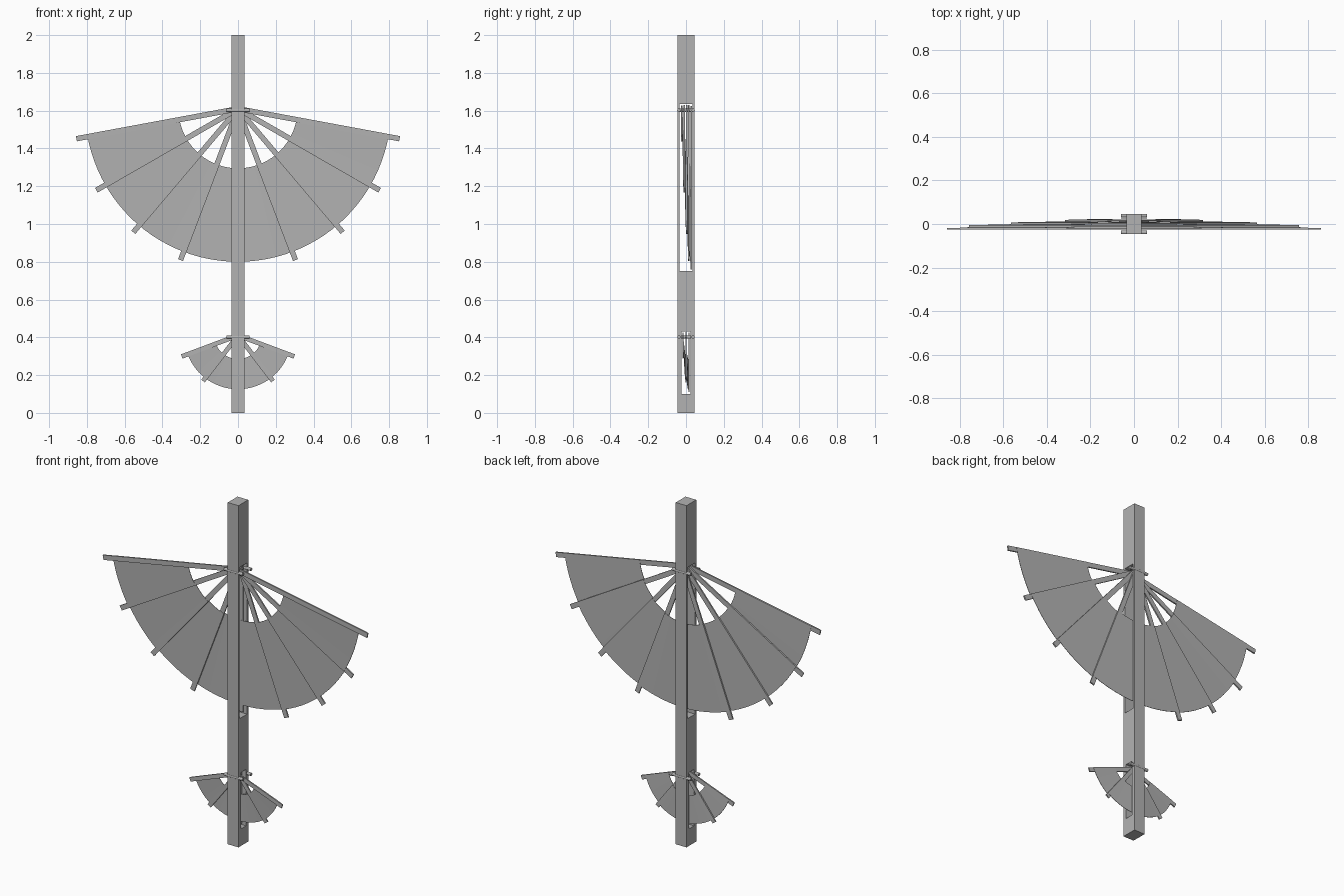
import bpy, bmesh
from math import radians, sin, cos, asin
from mathutils import Matrix, Vector

cube = bpy.data.objects.get("Cube")
if cube:
    bpy.data.objects.remove(cube, do_unlink=True)

grey = bpy.data.materials.new("plain grey")
grey.use_nodes = True
GREY = (0.45, 0.45, 0.45, 1)
grey.diffuse_color = GREY
grey.node_tree.nodes["Principled BSDF"].inputs["Base Color"].default_value = GREY


def finish(name, bm):
    bmesh.ops.recalc_face_normals(bm, faces=bm.faces)
    mesh = bpy.data.meshes.new(name)
    bm.to_mesh(mesh)
    bm.free()
    mesh.materials.append(grey)
    obj = bpy.data.objects.new(name, mesh)
    bpy.context.collection.objects.link(obj)
    return obj


def box(name, size, matrix):
    bm = bmesh.new()
    bmesh.ops.create_cube(bm, size=1)
    bmesh.ops.transform(bm, matrix=matrix @ Matrix.Diagonal((*size, 1)), verts=bm.verts)
    return finish(name, bm)


def pin(name, length, axis, center):
    bm = bmesh.new()
    bmesh.ops.create_cone(bm, cap_ends=True, segments=12, radius1=0.009, radius2=0.009, depth=length)
    turn = Matrix.Rotation(radians(90), 4, 'Y' if axis == 'X' else 'X')
    bmesh.ops.transform(bm, matrix=Matrix.Translation(center) @ turn, verts=bm.verts)
    return finish(name, bm)


def direction(angle, side):
    return Vector((side * cos(angle), 0, -sin(angle)))


def panel(name, center, side, a, b, width, inner, outer, ya, yb):
    """Thin leaf sector from the back of one rib to the front of the next."""
    bm = bmesh.new()
    steps, layers = 6, []
    for dy in (-0.001, 0.001):
        grid = []
        for r in (inner, outer):
            edge = asin(width / 2 / r)
            start = a - edge
            end = b if b > radians(89) else b + edge
            row = []
            for i in range(steps + 1):
                t = i / steps
                p = center + direction(start + (end - start) * t, side) * r
                p.y = ya + (yb - ya) * t + dy
                row.append(bm.verts.new(p))
            grid.append(row)
        layers.append(grid)
    (fi, fo), (bi, bo) = layers
    for low, high in ((fi, fo), (bo, bi), (fo, bo), (bi, fi)):
        for i in range(steps):
            bm.faces.new((low[i], low[i + 1], high[i + 1], high[i]))
    for i in (0, steps):
        bm.faces.new((fi[i], fo[i], bo[i], bi[i]))
    return finish(name, bm)


def fan(label, z, angles, lengths, width, thick, inner, outer, y0, y1):
    center = Vector((0, 0, z))
    angles = [radians(a) for a in angles]
    count = len(angles)
    ys = [y0 + (y1 - y0) * i / (count - 1) for i in range(count)]
    tail = 0.015
    for side, word in ((1, "left"), (-1, "right")):
        for i, angle in enumerate(angles):
            # Ribs, with a single shared one in the middle
            if i < count - 1 or side == 1:
                long = lengths[i] + tail
                mid = center + direction(angle, side) * ((lengths[i] - tail) / 2)
                mid.y = ys[i]
                turn = angle if side == 1 else radians(180) - angle
                box(f"{label}_rib_{word}_{i + 1}", (long, thick, width),
                    Matrix.Translation(mid) @ Matrix.Rotation(turn, 4, 'Y'))
            if i < count - 1:
                panel(f"{label}_leaf_{word}_{i + 1}", center, side, angle, angles[i + 1], width,
                      inner, outer, ys[i] + thick / 2, ys[i + 1] - thick / 2)
    # Pivot and the pegs beside it
    pin(f"{label}_pivot", 0.09, 'Y', (0, 0, z - 0.008))
    for y, word in ((-0.038, "front"), (0.038, "back")):
        pin(f"{label}_peg_{word}", 0.12, 'X', (0, y, z - 0.008))


# Post, with two slots cut through from side to side
post = box("post", (0.07, 0.09, 2), Matrix.Translation((0, 0, 1)))
for name, half, low, high in (("upper_slot", 0.034, 0.75, 1.635), ("lower_slot", 0.024, 0.10, 0.43)):
    cutter = box(name + "_cutter", (0.3, half * 2, high - low),
                 Matrix.Translation((0, 0, (low + high) / 2)))
    cutter.hide_render = True
    cutter.hide_viewport = True
    cutter.display_type = 'WIRE'
    cut = post.modifiers.new(name, 'BOOLEAN')
    cut.operation = 'DIFFERENCE'
    cut.solver = 'EXACT'
    cut.object = cutter

# Large and small fans
fan("upper", 1.61, (10.5, 29.9, 49.7, 69.2, 90), (0.87, 0.865, 0.857, 0.857, 0.85),
    0.028, 0.008, 0.315, 0.81, -0.022, 0.028)
fan("lower", 0.41, (20.5, 52.5, 90), (0.318, 0.304, 0.3),
    0.024, 0.007, 0.125, 0.285, -0.016, 0.016)
